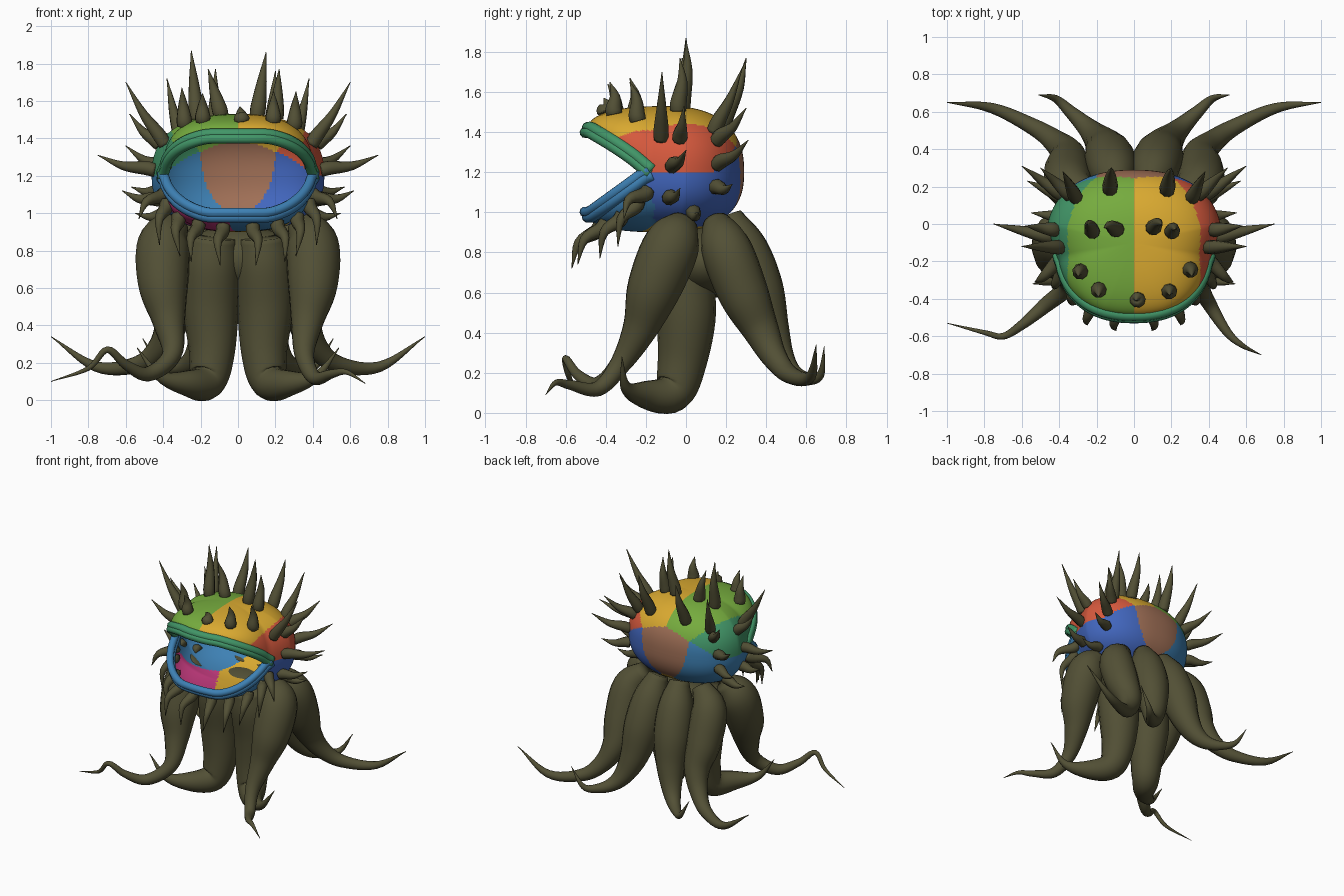
import bpy, bmesh
from math import sin, cos, pi, copysign
from mathutils import Vector
from mathutils.bvhtree import BVHTree

if "Cube" in bpy.data.objects:
    bpy.data.objects.remove(bpy.data.objects["Cube"])


def material(name, rgb):
    m = bpy.data.materials.new(name)
    m.use_nodes = True
    m.diffuse_color = (*rgb, 1)
    m.node_tree.nodes["Principled BSDF"].inputs["Base Color"].default_value = (*rgb, 1)
    return m


MATS = {n: material(n, c) for n, c in {
    "olive": (.085, .08, .036), "green": (.18, .41, .048), "yellow": (.70, .40, .03),
    "red": (.67, .10, .047), "blue": (.054, .133, .51), "steel_blue": (.048, .22, .46),
    "teal": (.054, .305, .138), "brown": (.35, .16, .093), "magenta": (.58, .045, .22)}.items()}
NAMES = list(MATS)


def finish(bm, name, mats):
    me = bpy.data.meshes.new(name)
    bm.to_mesh(me)
    bm.free()
    ob = bpy.data.objects.new(name, me)
    bpy.context.collection.objects.link(ob)
    for m in mats:
        me.materials.append(MATS[m])
    me.polygons.foreach_set("use_smooth", [True] * len(me.polygons))


def spline(pts, steps):
    """Catmull-Rom through 4D points (x, y, z, radius)."""
    p = [Vector(q) for q in pts]
    p = [2 * p[0] - p[1]] + p + [2 * p[-1] - p[-2]]
    out = []
    for i in range(1, len(p) - 2):
        a, b, c, d = p[i - 1:i + 3]
        for s in range(steps):
            t = s / steps
            out.append(.5 * (2 * b + (c - a) * t + (2 * a - 5 * b + 4 * c - d) * t * t
                             + (3 * b - a - 3 * c + d) * t ** 3))
    return out + [p[-2]]


def tube(name, pts, mat="olive", sides=16, steps=6):
    """Tapering round tube along a path."""
    path = spline(pts, steps)
    bm = bmesh.new()
    rings, side = [], None
    for i, q in enumerate(path):
        tan = (path[min(i + 1, len(path) - 1)] - path[max(i - 1, 0)]).to_3d().normalized()
        side = tan.orthogonal() if side is None else side - tan * side.dot(tan)
        side.normalize()
        up = tan.cross(side)
        r = max(q[3], .002)
        rings.append([bm.verts.new(q.to_3d() + r * (side * cos(2 * pi * k / sides)
                      + up * sin(2 * pi * k / sides))) for k in range(sides)])
    for a, b in zip(rings, rings[1:]):
        for k in range(sides):
            j = (k + 1) % sides
            bm.faces.new((a[k], a[j], b[j], b[k]))
    bm.faces.new(rings[0][::-1])
    bm.faces.new(rings[-1])
    finish(bm, name, [mat])


def mirrored(pts):
    return [(-p[0], *p[1:]) for p in pts]


# Head: two dome shells meeting at the back and parting at the mouth
def sgnpow(v, e):
    return copysign(abs(v) ** e, v)


def edge(phi, upper):
    y = -.1 + .39 * sgnpow(sin(phi), .85)
    x = (.47 - .06 * min(max(-y / .2, 0), 1)) * sgnpow(cos(phi), .87)
    t = min(max((-.18 - y) / .29, 0), 1)
    return Vector((x, y, 1.2 + .21 * t ** .78 if upper else 1.2 - .21 * t))


# Colour patches: each face takes the colour of its nearest seed
SEEDS = [("yellow", .2, -.15, 1.68), ("green", -.2, -.15, 1.68),
         ("red", .62, -.08, 1.3), ("teal", -.62, -.08, 1.3),
         ("blue", .62, -.08, 1.1), ("steel_blue", -.62, -.08, 1.1),
         ("blue", .45, .06, .9), ("steel_blue", -.45, .06, .9),
         ("steel_blue", .45, -.4, .98), ("steel_blue", .15, -.35, .85),
         ("magenta", -.2, -.3, .85), ("magenta", -.35, -.4, .95),
         ("yellow", .08, -.15, .78), ("brown", 0, .66, 1.06)]


def shell(name, upper, pole_z, seg=220, rows=44):
    bm = bmesh.new()
    grid = []
    for r in range(rows + 1):
        a = r / rows * pi / 2
        flat, rise = sin(a) ** .82, max(cos(a), 0) ** .82
        ring = []
        for k in range(seg):
            e = edge(2 * pi * k / seg, upper)
            ring.append(bm.verts.new((e.x * flat, -.1 + (e.y + .1) * flat,
                                      e.z + (pole_z - e.z) * rise)))
        grid.append(ring)
    for a, b in zip(grid, grid[1:]):
        for k in range(seg):
            j = (k + 1) % seg
            f = bm.faces.new((a[k], b[k], b[j], a[j]) if upper else (a[k], a[j], b[j], b[k]))
            c = f.calc_center_median()
            best = min(SEEDS, key=lambda s: (c - Vector(s[1:])).length)
            f.material_index = NAMES.index(best[0])
    bmesh.ops.remove_doubles(bm, verts=bm.verts[:], dist=.0003)
    surface = BVHTree.FromBMesh(bm)
    finish(bm, name, NAMES)
    return surface


SURFACES = [shell("upper_head", True, 1.53), shell("lower_jaw", False, .9)]

# Lips: a pair of rolled ridges along each mouth edge
for upper, mat in ((True, "teal"), (False, "steel_blue")):
    s = 1 if upper else -1
    for ridge, (dy, dz, rad) in {"outer": (0, .012, .03), "inner": (-.014, -.012, .027)}.items():
        path = []
        for k in range(29):
            e = edge(pi * (1.04 + .92 * k / 28), upper)
            path.append((e.x * .98, e.y + dy, e.z + s * dz, rad))
        tube(("upper" if upper else "lower") + "_lip_" + ridge, path, mat, 10, 3)


# Spikes: seated on the head, with a slightly hooked end
def spike(name, base, tip, r, hook):
    b = min((s.find_nearest(Vector(base)) for s in SURFACES), key=lambda hit: hit[3])[0]
    t = Vector(tip)
    mid = b.lerp(t, .55) - Vector(hook)
    tube(name, [(*b.lerp(t, -.02), r * .95), (*b.lerp(t, .15), r), (*mid, r * .62), (*t, .001)],
         "olive", 9, 4)


CROWN = [((-.22, -.04, 1.5), (-.25, 0, 1.87)), ((-.09, -.03, 1.51), (-.16, -.02, 1.77)),
         ((.1, -.02, 1.51), (.15, 0, 1.86)), ((.2, -.04, 1.5), (.22, -.03, 1.77)),
         ((-.13, .19, 1.45), (-.12, .3, 1.77)), ((.18, .19, 1.45), (.2, .3, 1.76)),
         ((-.28, -.25, 1.46), (-.3, -.28, 1.67)), ((-.18, -.34, 1.46), (-.19, -.39, 1.64)),
         ((.02, -.39, 1.46), (.01, -.41, 1.57)), ((.18, -.35, 1.46), (.19, -.38, 1.65)),
         ((.3, -.24, 1.46), (.31, -.28, 1.65))]
for i, (b, t) in enumerate(CROWN):
    spike(f"crown_spike_{i}", b, t, .042, (0, -.015, 0))

SIDE = [((.41, -.13, 1.38), (.6, -.12, 1.7)), ((.32, .15, 1.42), (.38, .28, 1.72)),
        ((.41, -.03, 1.36), (.58, -.01, 1.53)), ((.45, -.07, 1.23), (.75, 0, 1.31)),
        ((.36, .17, 1.37), (.5, .3, 1.52)), ((.4, .17, 1.24), (.6, .31, 1.36)),
        ((.44, -.09, 1.06), (.62, -.03, 1.12)), ((.4, .16, 1.12), (.57, .23, 1.14)),
        ((.38, .04, .98), (.55, .06, 1.0))]
JAW = [((.33, -.32, .98), (.31, -.43, .77)), ((.21, -.4, .95), (.25, -.54, .74)),
       ((.08, -.43, .93), (.095, -.57, .72)), ((.41, -.24, 1.05), (.42, -.34, .83)),
       ((.42, -.2, 1.1), (.53, -.31, .97))]
for label, table, hook in (("side", SIDE, (0, 0, .02)), ("jaw", JAW, (-.02, .03, -.03))):
    for i, (b, t) in enumerate(table):
        spike(f"left_{label}_spike_{i}", b, t, .038, hook)
        b, t = mirrored([b, t])
        spike(f"right_{label}_spike_{i}", b, t, .038, (-hook[0], *hook[1:]))

# Body core joining the tentacles under the head
bm = bmesh.new()
bmesh.ops.create_uvsphere(bm, u_segments=32, v_segments=16, radius=1)
for v in bm.verts:
    v.co = Vector((v.co.x * .36, .1 + v.co.y * .22, .75 + v.co.z * .18))
finish(bm, "body_core", ["olive"])

# Tentacles: x, y, z, radius
PAIRS = {
    "middle_tentacle": [(.13, -.05, .87, .12), (.14, -.03, .72, .15), (.145, 0, .5, .15),
                        (.14, -.02, .25, .122), (.17, -.07, .1, .1), (.27, -.2, .09, .07),
                        (.42, -.3, .13, .028), (.54, -.32, .28, .001)],
    "back_outer_tentacle": [(.24, .15, .95, .07), (.34, .2, .82, .125), (.355, .285, .6, .125),
                            (.355, .37, .42, .092), (.42, .44, .28, .064), (.54, .52, .19, .045),
                            (.76, .62, .18, .028), (1, .65, .34, .001)],
    "back_inner_tentacle": [(.09, .21, .98, .07), (.11, .28, .82, .125), (.13, .35, .62, .135),
                            (.155, .41, .42, .105), (.2, .465, .28, .075), (.26, .525, .2, .052),
                            (.34, .6, .17, .034), (.42, .67, .19, .02), (.51, .69, .33, .001)]}
for name, pts in PAIRS.items():
    tube("left_" + name, pts)
    tube("right_" + name, mirrored(pts))

# Front tentacles share a thigh and end in different tips
THIGH = [(.33, -.01, .95, .075), (.395, -.07, .84, .14), (.4, -.16, .62, .135),
         (.37, -.23, .42, .088), (.355, -.33, .24, .052)]
tube("left_front_tentacle", THIGH + [(.41, -.44, .12, .038), (.5, -.58, .14, .024),
                                     (.58, -.65, .15, .014), (.68, -.7, .09, .001)])
tube("right_front_tentacle", mirrored(THIGH) + [(-.48, -.44, .14, .04), (-.6, -.54, .19, .026),
                                                (-.7, -.6, .27, .018), (-.8, -.58, .17, .013),
                                                (-1, -.53, .1, .001)])
